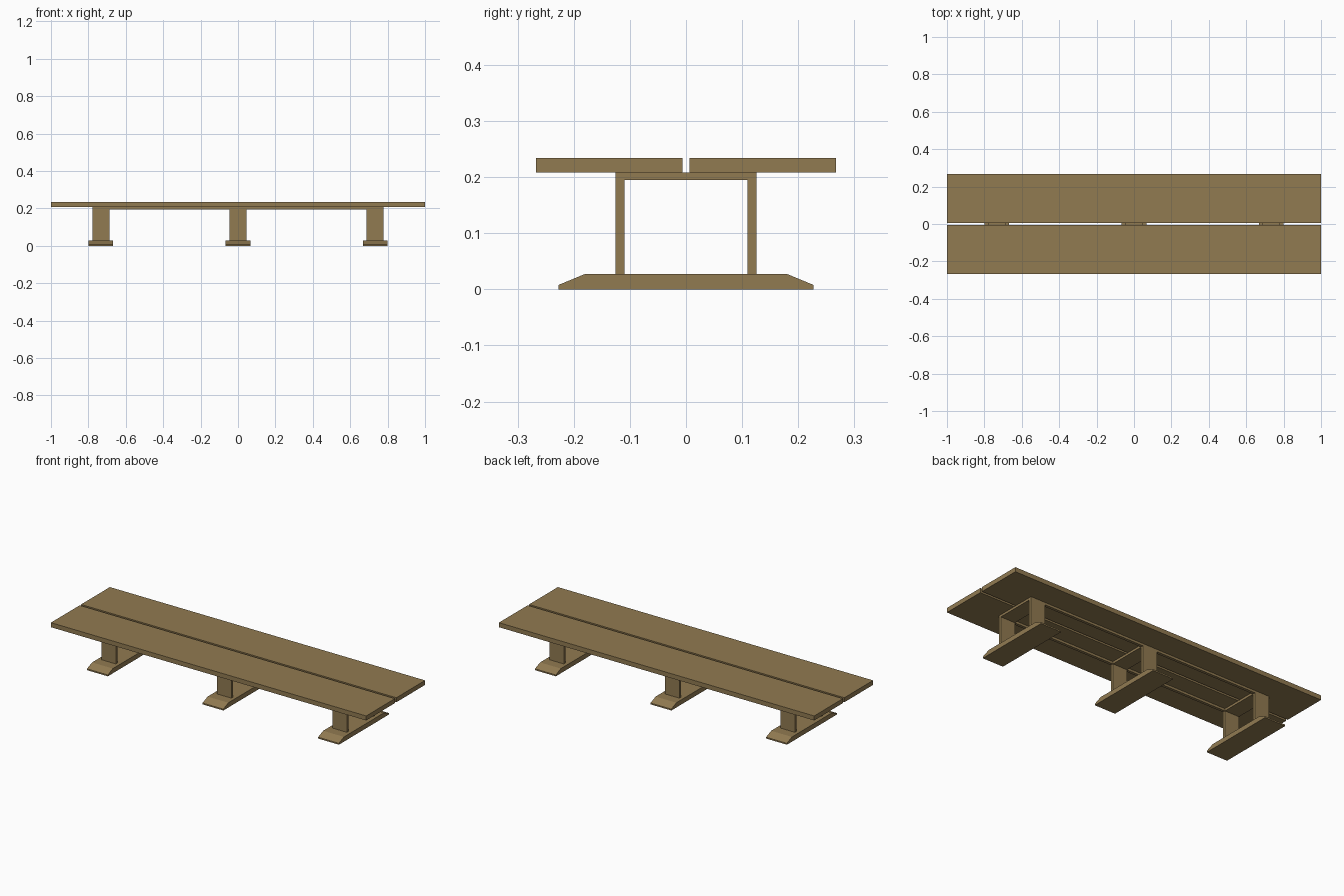
import bpy
import bmesh

if "Cube" in bpy.data.objects:
    bpy.data.objects.remove(bpy.data.objects["Cube"])

wood = bpy.data.materials.new("brown_wood")
wood.diffuse_color = (0.285, 0.197, 0.083, 1)
wood.use_nodes = True
wood.node_tree.nodes["Principled BSDF"].inputs["Base Color"].default_value = wood.diffuse_color


def prism(name, profile, x0, x1):
    """Extrude a (y, z) outline along x."""
    bm = bmesh.new()
    face = bm.faces.new([bm.verts.new((x0, y, z)) for y, z in profile])
    ext = bmesh.ops.extrude_face_region(bm, geom=[face])
    moved = [g for g in ext["geom"] if isinstance(g, bmesh.types.BMVert)]
    bmesh.ops.translate(bm, verts=moved, vec=(x1 - x0, 0, 0))
    bmesh.ops.recalc_face_normals(bm, faces=bm.faces)
    mesh = bpy.data.meshes.new(name)
    bm.to_mesh(mesh)
    bm.free()
    mesh.materials.append(wood)
    obj = bpy.data.objects.new(name, mesh)
    bpy.context.collection.objects.link(obj)
    return obj


def box(name, x0, x1, y0, y1, z0, z1):
    return prism(name, [(y0, z0), (y1, z0), (y1, z1), (y0, z1)], x0, x1)


FOOT_TOP, BAR_Z, SEAT_Z, TOP_Z = 0.027, 0.195, 0.208, 0.234
LEG_IN, LEG_OUT, LEG_HALF = 0.11, 0.126, 0.046
supports = (-0.733, 0.0, 0.733)

# Two long seat planks with a gap between them
for side, a, b in (("front", -0.267, -0.0065), ("back", 0.0065, 0.267)):
    box(side + "_plank", -1, 1, a, b, SEAT_Z, TOP_Z)

# Supports: bevelled foot with an upside-down U frame on it
foot = [(-0.227, 0), (0.227, 0), (0.227, 0.008), (0.181, FOOT_TOP),
        (-0.181, FOOT_TOP), (-0.227, 0.008)]
frame = [(-LEG_OUT, FOOT_TOP), (-LEG_IN, FOOT_TOP), (-LEG_IN, BAR_Z),
         (LEG_IN, BAR_Z), (LEG_IN, FOOT_TOP), (LEG_OUT, FOOT_TOP),
         (LEG_OUT, SEAT_Z), (-LEG_OUT, SEAT_Z)]
for i, x in enumerate(supports, 1):
    prism(f"foot_{i}", foot, x - 0.066, x + 0.066)
    prism(f"leg_frame_{i}", frame, x - LEG_HALF, x + LEG_HALF)

# Thin rails joining neighbouring frames under the planks
for i, (a, b) in enumerate(zip(supports, supports[1:]), 1):
    for side, y0, y1 in (("front", -LEG_OUT, -LEG_IN), ("back", LEG_IN, LEG_OUT)):
        box(f"{side}_rail_{i}", a + LEG_HALF, b - LEG_HALF, y0, y1, BAR_Z, SEAT_Z)
